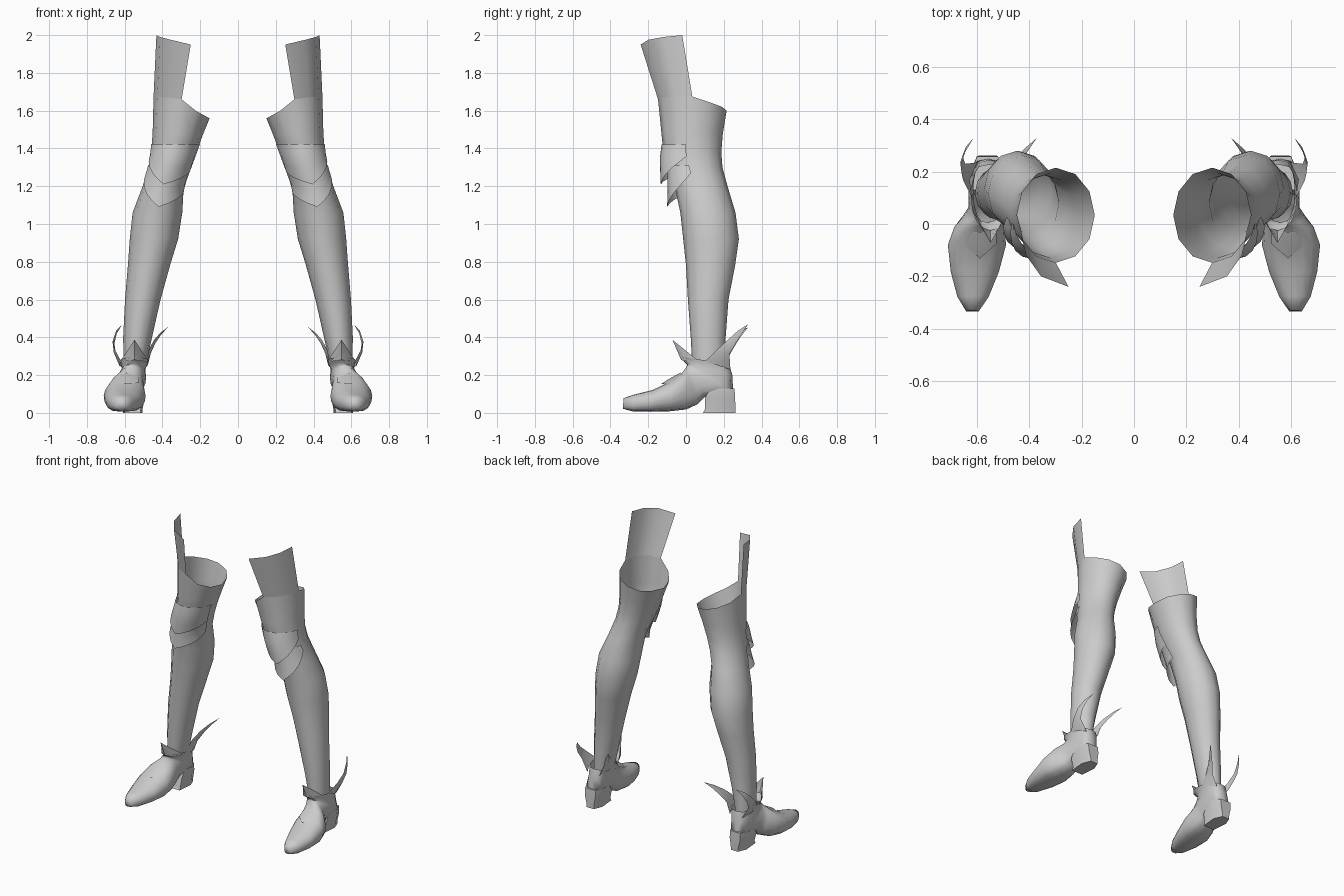
import bpy, bmesh, math
from mathutils import Vector

if "Cube" in bpy.data.objects:
    bpy.data.objects.remove(bpy.data.objects["Cube"])

mat = bpy.data.materials.new("plain grey")
mat.diffuse_color = (0.6, 0.6, 0.6, 1)
mat.use_nodes = True
mat.node_tree.nodes["Principled BSDF"].inputs["Base Color"].default_value = mat.diffuse_color


def make(name, rows, closed=False, caps=False, smooth=50):
    """Skin a grid of points, then mirror it to the other leg."""
    bm = bmesh.new()
    grid = [[bm.verts.new(p) for p in r] for r in rows]
    for a, b in zip(grid, grid[1:]):
        n = len(a)
        for i in range(n if closed else n - 1):
            j = (i + 1) % n
            bm.faces.new((a[i], a[j], b[j], b[i]))
    if caps:
        bm.faces.new(grid[0])
        bm.faces.new(grid[-1])
    bmesh.ops.remove_doubles(bm, verts=bm.verts, dist=0.0005)
    bmesh.ops.recalc_face_normals(bm, faces=bm.faces)
    me = bpy.data.meshes.new(name)
    bm.to_mesh(me)
    bm.free()
    me.materials.append(mat)
    ob = bpy.data.objects.new(name, me)
    bpy.context.collection.objects.link(ob)
    ob.modifiers.new("other leg", 'MIRROR').use_clip = False
    bpy.ops.object.select_all(action='DESELECT')
    ob.select_set(True)
    bpy.context.view_layer.objects.active = ob
    bpy.ops.object.shade_smooth_by_angle(angle=math.radians(smooth))
    return ob


# leg outline: z, x inner, x outer, y front, y back
LEG = [(0.22, .495, .605, .035, .205), (0.40, .455, .608, .025, .21),
       (0.60, .41, .598, .01, .225), (0.78, .36, .583, 0, .26),
       (0.92, .317, .573, -.015, .28), (1.06, .295, .558, -.03, .262),
       (1.20, .287, .505, -.06, .22), (1.30, .25, .475, -.095, .193),
       (1.38, .22, .46, -.12, .187), (1.48, .183, .452, -.13, .195),
       (1.62, .15, .447, -.148, .215)]


def oval(x0, x1, y0, y1, deg, grow=0):
    t = math.radians(deg)
    return ((x0 + x1) / 2 + ((x1 - x0) / 2 + grow) * math.cos(t),
            (y0 + y1) / 2 + ((y1 - y0) / 2 + grow) * math.sin(t))


def leg_point(z, deg, grow=0):
    for a, b in zip(LEG, LEG[1:]):
        if z <= b[0] or b is LEG[-1]:
            f = min(1, (z - a[0]) / (b[0] - a[0]))
            s = [p + (q - p) * f for p, q in zip(a[1:], b[1:])]
            x, y = oval(*s, deg, grow)
            return (x, y, z)


# stocking tube with a sloping rim, starting at the front and going outward
angles = [-90 + 30 * i for i in range(12)]
rim_z = [1.66, 1.67, 1.675, 1.675, 1.645, 1.62, 1.60, 1.58, 1.57, 1.56, 1.57, 1.60]
rings = [[leg_point(r[0], a) for a in angles] for r in LEG[:-1]]
rim = [leg_point(1.62, a)[:2] + (z,) for a, z in zip(angles, rim_z)]
make("leg_tube", rings + [rim], closed=True)

# thigh guard rising from the front outer quarter of the rim
guard_top = [(.25, -.24, 1.95), (.355, -.20, 1.975), (.412, -.12, 1.99), (.432, -.02, 2.0)]
mid = [tuple(Vector(p).lerp(Vector(q), .5)) for p, q in zip(rim[:4], guard_top)]
make("thigh_guard", [rim[:4], mid, guard_top])


# pointed knee plates that stand off the leg at the tip
def knee_plate(name, top, tip, inner, outer, flare):
    cols = []
    for i in range(11):
        u = i / 5 - 1
        end = outer if u > 0 else inner
        low = tip + (end - tip) * abs(u)
        deg = -90 + 78 * u
        cols.append([leg_point(low + (top - low) * k / 3, deg,
                               .006 + flare * (1 - abs(u)) * (1 - k / 3))
                     for k in range(4)])
    make(name, cols)


knee_plate("upper_knee_plate", 1.42, 1.21, 1.29, 1.36, .064)
knee_plate("lower_knee_plate", 1.31, 1.09, 1.19, 1.27, .058)

# shoe: centre x, half width, bottom (y, z), top (y, z); sections turn up into the ankle
SHOE = [(.617, .025, -.335, .022, -.33, .078), (.615, .06, -.28, .008, -.275, .097),
        (.608, .092, -.19, .006, -.175, .122), (.60, .111, -.09, .008, -.07, .172),
        (.59, .096, 0, .018, -.02, .213), (.575, .075, .06, .045, 0, .24),
        (.565, .066, .10, .085, .005, .25), (.56, .073, .25, .11, .005, .257),
        (.552, .062, .245, .20, -.008, .268), (.548, .075, .228, .262, -.025, .295)]
rows = []
for cx, hw, by, bz, ty, tz in SHOE:
    ring = []
    for i in range(16):
        t = 2 * math.pi * i / 16
        c, s = math.cos(t), math.sin(t)
        # flatter underside than top
        c = math.copysign(abs(c) ** (.55 if s < 0 else .9), c)
        f = (s + 1) / 2
        ring.append((cx + hw * c, by + (ty - by) * f, bz + (tz - bz) * f))
    rows.append(ring)
shoe = make("shoe", rows, closed=True, smooth=60)
bm = bmesh.new()
bm.from_mesh(shoe.data)
toe = sorted(bm.verts, key=lambda v: v.co.y)[:16]
edges = [e for e in bm.edges if e.is_boundary and all(v in toe for v in e.verts)]
bmesh.ops.holes_fill(bm, edges=edges, sides=0)
bm.to_mesh(shoe.data)
bm.free()

# heel block, tapering slightly to the ground
heel = []
for z, x0, x1, y0, y1 in [(0, .505, .61, .09, .262), (.02, .505, .61, .10, .262),
                          (.08, .495, .625, .10, .26), (.13, .495, .625, .13, .257)]:
    heel.append([(x0 + .01, y0, z), (x1 - .01, y0, z), (x1, y1 - .06, z),
                 (x1 - .025, y1, z), (x0 + .025, y1, z), (x0, y1 - .06, z)])
make("heel", heel, closed=True, caps=True)

# pointed flap at the front of the ankle
make("ankle_flap", [
    [(.478, .07, .265), (.508, -.005, .275), (.548, -.026, .28), (.588, -.005, .275), (.618, .07, .265)],
    [(.478, .06, .28), (.513, -.012, .315), (.548, -.045, .325), (.583, -.012, .315), (.618, .06, .28)],
    [(.548, -.072, .387)] * 5])

# swept back ankle wings, outer and inner
make("outer_wing", [
    [(.618, .10, .272), (.628, .17, .25), (.598, .235, .23)],
    [(.652, .165, .335), (.658, .19, .32), (.645, .23, .31)],
    [(.662, .22, .385), (.664, .235, .375), (.655, .262, .365)],
    [(.645, .275, .435), (.645, .28, .43), (.642, .295, .42)],
    [(.612, .33, .47)] * 3])
make("inner_wing", [
    [(.48, .10, .272), (.478, .17, .25), (.505, .235, .23)],
    [(.472, .165, .335), (.462, .19, .315), (.475, .23, .305)],
    [(.445, .22, .385), (.437, .235, .37), (.445, .262, .36)],
    [(.41, .275, .425), (.405, .28, .42), (.41, .295, .41)],
    [(.37, .33, .455)] * 3])

# small pointed flap over the instep
make("instep_flap", [
    [(.525, -.03, .185), (.59, -.03, .213), (.65, -.03, .185)],
    [(.525, -.075, .158), (.59, -.09, .18), (.65, -.08, .158)],
    [(.588, -.132, .153)] * 3])
